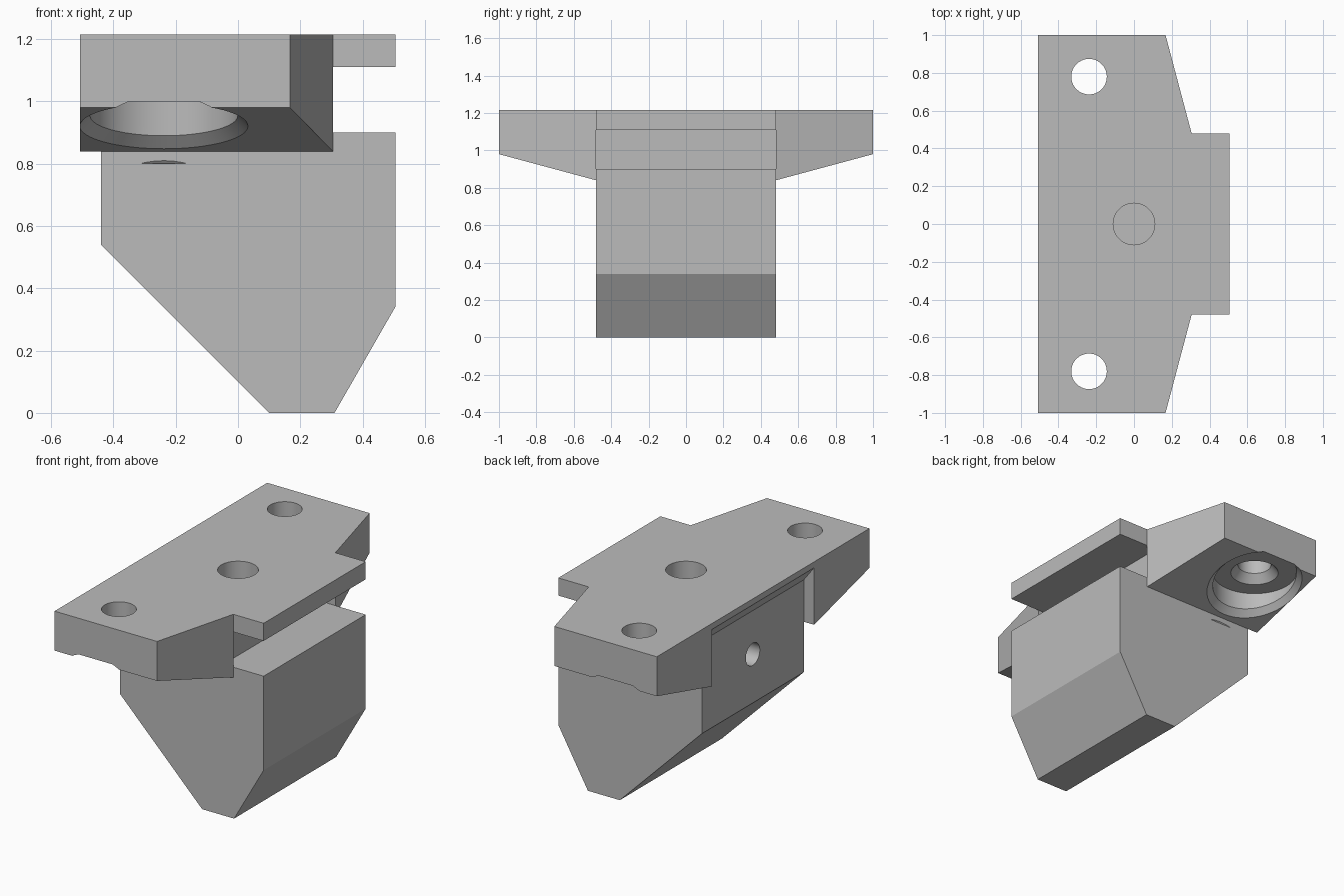
import bpy, bmesh, math

cube = bpy.data.objects.get("Cube")
if cube:
    bpy.data.objects.remove(cube, do_unlink=True)

grey = bpy.data.materials.new("plain_grey")
grey.use_nodes = True
grey.diffuse_color = (0.5, 0.5, 0.5, 1)
grey.node_tree.nodes["Principled BSDF"].inputs["Base Color"].default_value = (0.5, 0.5, 0.5, 1)

TOP = 1.215
HALF = 0.48          # half width of the central block
SLOPE = 0.14 / 0.52  # rise of the wing undersides
SIDES = 64


def loft(name, rings):
    """Closed solid through a list of rings with equal point counts."""
    bm = bmesh.new()
    loops = [[bm.verts.new(p) for p in ring] for ring in rings]
    for a, b in zip(loops, loops[1:]):
        for i in range(len(a)):
            j = (i + 1) % len(a)
            bm.faces.new((a[i], a[j], b[j], b[i]))
    bm.faces.new(loops[0])
    bm.faces.new(loops[-1])
    bmesh.ops.recalc_face_normals(bm, faces=bm.faces)
    mesh = bpy.data.meshes.new(name)
    bm.to_mesh(mesh)
    bm.free()
    mesh.materials.append(grey)
    obj = bpy.data.objects.new(name, mesh)
    bpy.context.collection.objects.link(obj)
    return obj


def combine(target, tool, operation):
    """Apply a boolean and discard the tool."""
    mod = target.modifiers.new(operation, "BOOLEAN")
    mod.operation = operation
    mod.solver = "EXACT"
    mod.object = tool
    bpy.context.view_layer.objects.active = target
    bpy.ops.object.modifier_apply(modifier=mod.name)
    bpy.data.objects.remove(tool, do_unlink=True)


def angles():
    return [2 * math.pi * i / SIDES for i in range(SIDES)]


def underside(y):
    return 0.84 + (abs(y) - HALF) * SLOPE


# Central block: tapered foot, side slot under a lip, undercut rear edge
profile = [(-0.44, 0.54), (0.1, 0), (0.31, 0), (0.505, 0.34), (0.505, 0.9),
           (0.24, 0.9), (0.24, 1.11), (0.505, 1.11), (0.505, TOP),
           (-0.508, TOP), (-0.508, 1.18), (-0.44, 1.09)]
block = loft("mounting_block", [[(x, y, z) for x, z in profile] for y in (-HALF, HALF)])


# Tapered wings
def wing_section(y, x_end):
    low = underside(y)
    return [(-0.508, y, low), (x_end, y, low), (x_end, y, TOP), (-0.508, y, TOP)]


for side in (-1, 1):
    wing = loft("wing", [wing_section(side * HALF, 0.305), wing_section(side, 0.167)])
    combine(block, wing, "UNION")


# Bolt holes with a chamfered counterbore that follows the sloping underside
def bolt_ring(side, radius, height=None, offset=0.0):
    ring = []
    for a in angles():
        r = radius
        y = 0.78 + r * math.sin(a)
        z = height
        if height is None:
            rise = min(offset, 0.998 - underside(y))
            r += offset - rise
            z = underside(y) + rise
        ring.append((-0.238 + r * math.cos(a), side * (0.78 + r * math.sin(a)), z))
    return ring


for side in (-1, 1):
    chamfer_top = bolt_ring(side, 0.237, offset=0.033)
    rings = [bolt_ring(side, 0.31, offset=-0.04),
             chamfer_top,
             [(x, y, 1.0) for x, y, z in chamfer_top],
             bolt_ring(side, 0.135, 1.0),
             bolt_ring(side, 0.094, 1.05),
             bolt_ring(side, 0.094, 1.3)]
    combine(block, loft("bolt_hole_cutter", rings), "DIFFERENCE")

# Central blind hole from the top
bore = loft("bore_cutter", [[(0.11 * math.cos(a), 0.11 * math.sin(a), z) for a in angles()]
                            for z in (0.65, 1.3)])
combine(block, bore, "DIFFERENCE")

# Cross hole from the rear face into the central hole
cross = loft("cross_hole_cutter", [[(x, 0.066 * math.cos(a), 0.83 + 0.066 * math.sin(a)) for a in angles()]
                                   for x in (-0.6, 0.0)])
combine(block, cross, "DIFFERENCE")

# Smooth round holes, crisp edges elsewhere
bpy.ops.object.select_all(action="DESELECT")
block.select_set(True)
bpy.context.view_layer.objects.active = block
bpy.ops.object.shade_smooth_by_angle(angle=math.radians(25))
